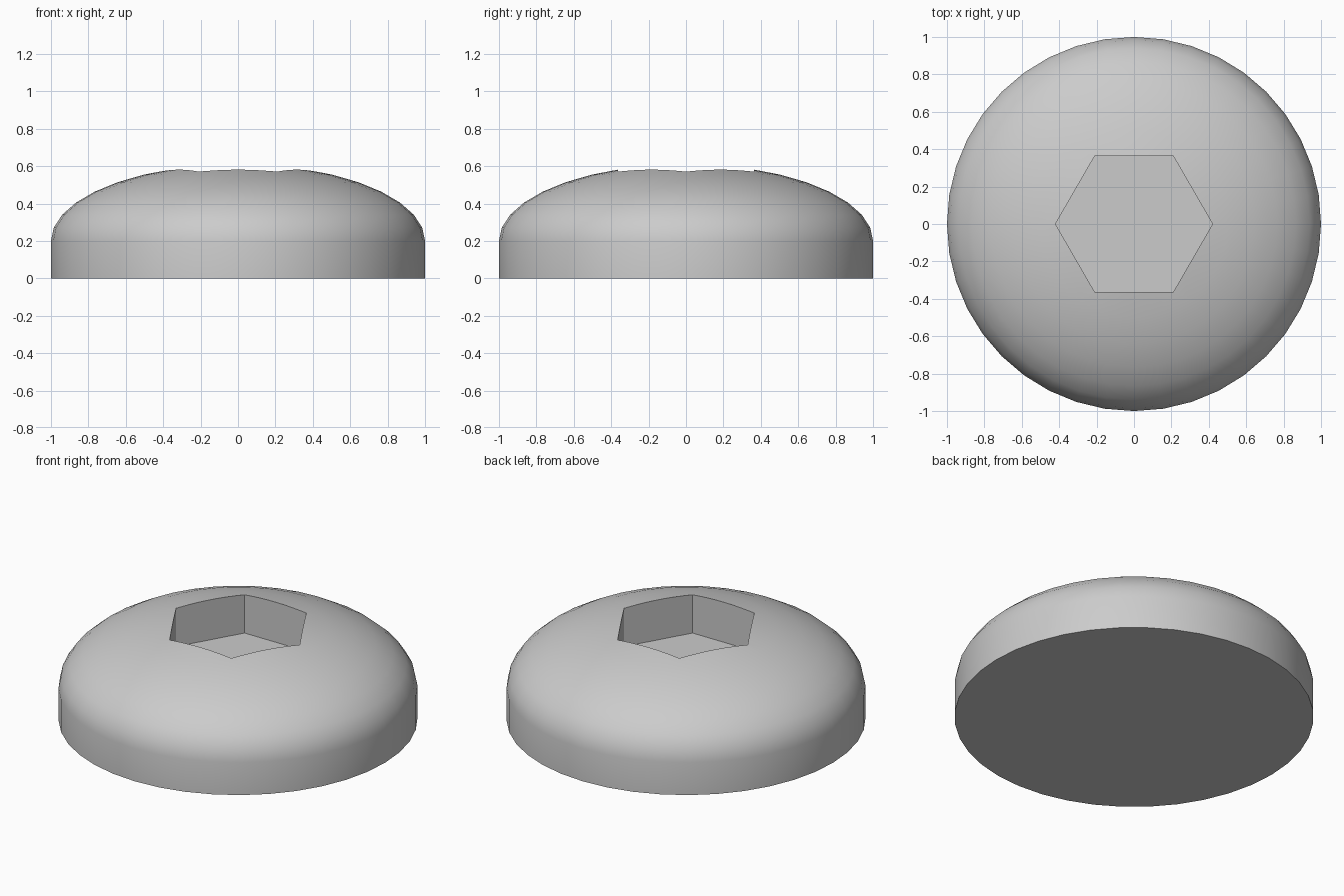
import bpy, math

if "Cube" in bpy.data.objects:
    bpy.data.objects.remove(bpy.data.objects["Cube"], do_unlink=True)

SEGMENTS = 40        # sides around the head
RINGS = 9            # steps from rim to crown
RIM_Z, DOME_H = 0.2, 0.41
SOCKET_R, SOCKET_FLOOR = 0.42, 0.335

steel = bpy.data.materials.new("grey_steel")
steel.use_nodes = True
colour = (0.6, 0.6, 0.6, 1)
steel.diffuse_color = colour
steel.node_tree.nodes["Principled BSDF"].inputs["Base Color"].default_value = colour


def ring(radius, z, sides):
    return [(radius * math.cos(2 * math.pi * i / sides),
             radius * math.sin(2 * math.pi * i / sides), z) for i in range(sides)]


def lathe(name, profile, sides):
    """Closed solid from stacked rings with a flat cap at each end."""
    verts = [v for r, z in profile for v in ring(r, z, sides)]
    faces = [tuple(reversed(range(sides)))]
    for k in range(len(profile) - 1):
        a, b = k * sides, (k + 1) * sides
        for i in range(sides):
            j = (i + 1) % sides
            faces.append((a + i, a + j, b + j, b + i))
    faces.append(tuple(range(len(verts) - sides, len(verts))))
    mesh = bpy.data.meshes.new(name)
    mesh.from_pydata(verts, [], faces)
    mesh.materials.append(steel)
    obj = bpy.data.objects.new(name, mesh)
    bpy.context.collection.objects.link(obj)
    return obj


# Domed head: straight rim below an elliptical crown
profile = [(1, 0)]
for k in range(RINGS):
    t = math.radians(90) * k / RINGS
    profile.append((math.cos(t), RIM_Z + DOME_H * math.sin(t)))
head = lathe("domed_head", profile, SEGMENTS)

# Hexagonal socket cut into the crown
cutter = lathe("socket_cutter", [(SOCKET_R, SOCKET_FLOOR), (SOCKET_R, 1)], 6)
cutter.hide_render = True
cut = head.modifiers.new("hex_socket", 'BOOLEAN')
cut.operation = 'DIFFERENCE'
cut.solver = 'EXACT'
cut.object = cutter

bpy.ops.object.select_all(action='DESELECT')
bpy.context.view_layer.objects.active = head
head.select_set(True)
bpy.ops.object.modifier_apply(modifier=cut.name)
bpy.data.objects.remove(cutter, do_unlink=True)
bpy.ops.object.shade_smooth_by_angle(angle=math.radians(30))
